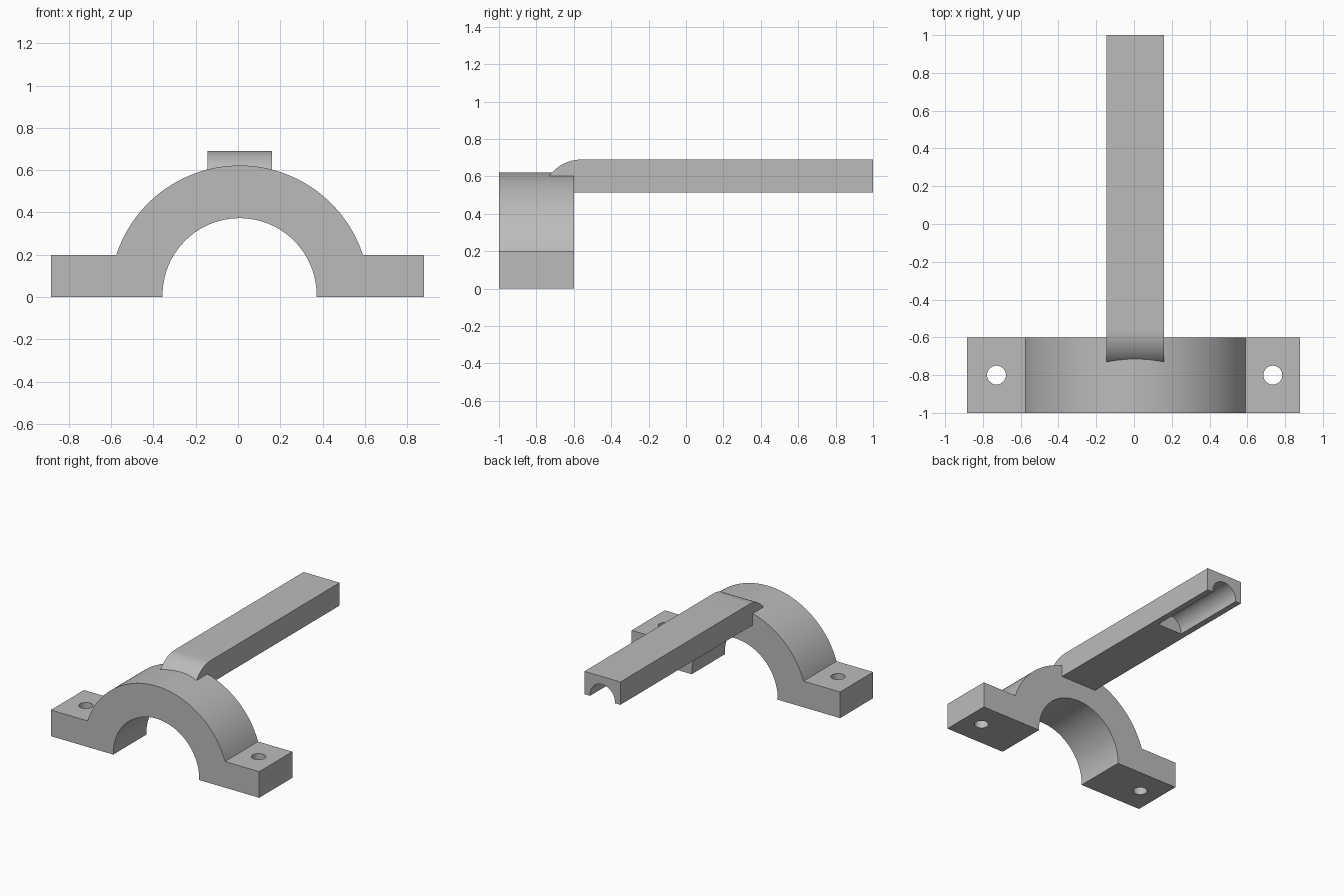
import bpy
import bmesh
from math import sin, cos, asin, acos, pi
from mathutils import Vector

cube = bpy.data.objects.get("Cube")
if cube:
    bpy.data.objects.remove(cube)

steel = bpy.data.materials.new("plain_grey")
steel.use_nodes = True
GREY = (0.5, 0.5, 0.5, 1)
steel.diffuse_color = GREY
steel.node_tree.nodes["Principled BSDF"].inputs["Base Color"].default_value = GREY

MID = 0.0075            # centre line of arch and arm
AXIS_Z = 0.009          # height of the bore axis


def arc(cx, cy, r, start, end, n):
    return [(cx + r * cos(start + (end - start) * i / n),
             cy + r * sin(start + (end - start) * i / n)) for i in range(n + 1)]


def prism(name, profile, place, depth):
    """Extrude a closed 2D profile, placed in 3D by a function, along depth."""
    bm = bmesh.new()
    face = bm.faces.new([bm.verts.new(place(a, b)) for a, b in profile])
    out = bmesh.ops.extrude_face_region(bm, geom=[face])
    verts = [g for g in out["geom"] if isinstance(g, bmesh.types.BMVert)]
    bmesh.ops.translate(bm, verts=verts, vec=Vector(depth))
    bmesh.ops.recalc_face_normals(bm, faces=bm.faces)
    mesh = bpy.data.meshes.new(name)
    bm.to_mesh(mesh)
    bm.free()
    mesh.materials.append(steel)
    obj = bpy.data.objects.new(name, mesh)
    bpy.context.collection.objects.link(obj)
    return obj


def combine(target, other, operation):
    """Apply a boolean and discard the second solid."""
    bpy.context.view_layer.objects.active = target
    mod = target.modifiers.new("combine", "BOOLEAN")
    mod.operation = operation
    mod.solver = "EXACT"
    mod.object = other
    bpy.ops.object.modifier_apply(modifier=mod.name)
    bpy.data.objects.remove(other)


# Arched clamp with two flat feet
outer, inner, foot = 0.613, 0.364, 0.2
a = asin((foot - AXIS_Z) / outer)
b = asin(-AXIS_Z / inner)
profile = [(-0.885, 0), (-0.885, foot)]
profile += arc(MID, AXIS_Z, outer, pi - a, a, 64)
profile += [(0.88, foot), (0.88, 0)]
profile += arc(MID, AXIS_Z, inner, b, pi - b, 64)
clamp = prism("clamp_with_arm", profile, lambda x, z: (x, -1, z), (0, 0.4, 0))

# Bolt holes through the feet
for x in (-0.728, 0.735):
    hole = prism("hole_cutter", arc(x, -0.8, 0.05, 0, 2 * pi * 31 / 32, 31),
                 lambda x, y: (x, y, -0.1), (0, 0, 0.5))
    combine(clamp, hole, "DIFFERENCE")

# Long arm with a rounded nose running into the arch
top, bottom, bend = 0.69, 0.515, 0.21
nose = arc(-0.56, top - bend, bend, pi / 2, pi - asin(0.12 / bend), 16)
arm = prism("arm", nose + [(nose[-1][0], bottom), (1, bottom), (1, top)],
            lambda y, z: (MID - 0.1525, y, z), (0.305, 0, 0))

# Half-round groove under the free end
groove = prism("groove_cutter",
               arc(MID, 0.525, 0.105, 0, pi, 32) + [(MID - 0.105, 0.4), (MID + 0.105, 0.4)],
               lambda x, z: (x, 0.4, z), (0, 0.7, 0))
combine(arm, groove, "DIFFERENCE")
combine(clamp, arm, "UNION")

bpy.ops.object.select_all(action="DESELECT")
clamp.select_set(True)
bpy.context.view_layer.objects.active = clamp
bpy.ops.object.shade_smooth_by_angle(angle=pi / 6)
